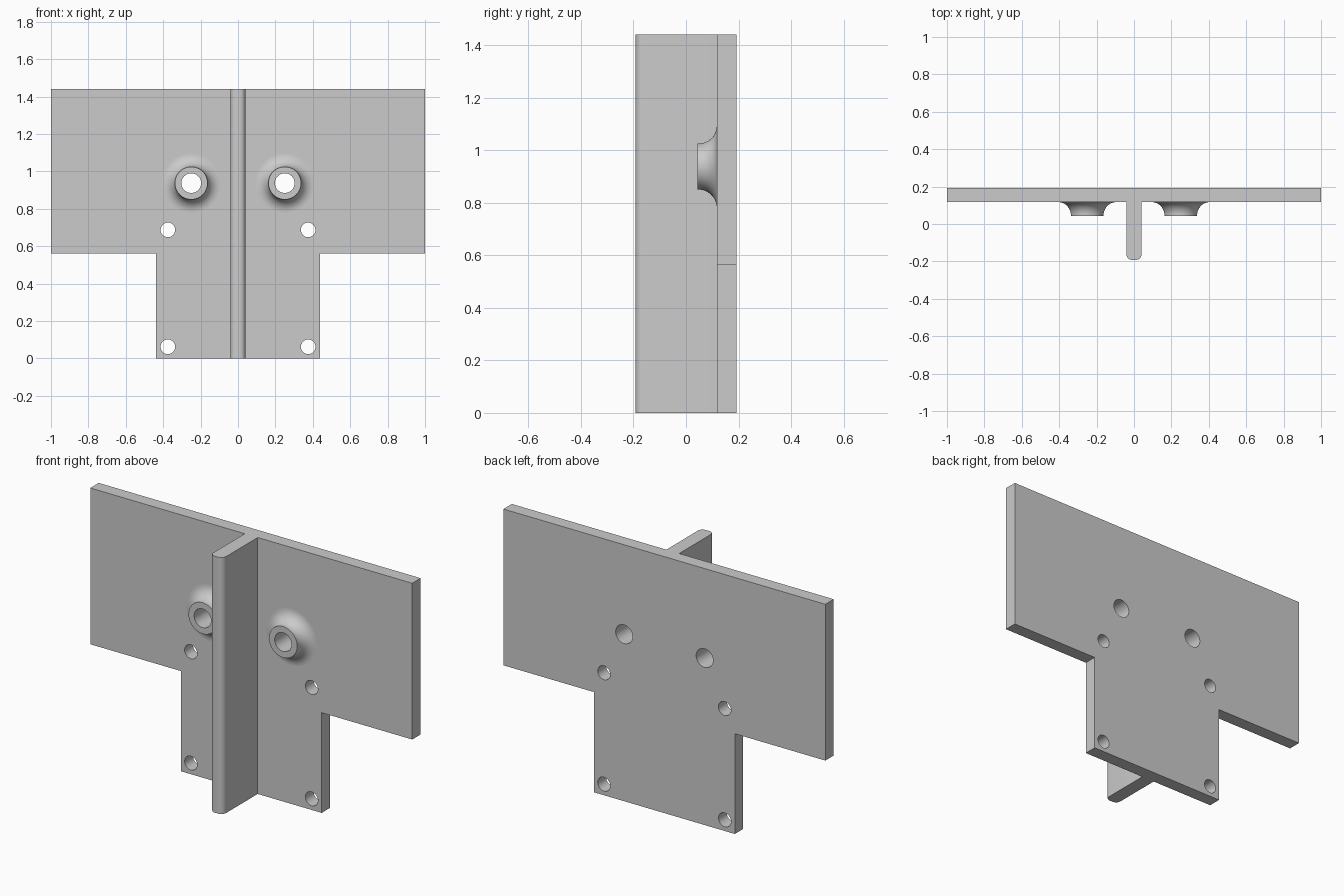
import bpy, bmesh
from math import sin, cos, pi, radians
from mathutils import Matrix

cube = bpy.data.objects.get("Cube")
if cube:
    bpy.data.objects.remove(cube, do_unlink=True)

BACK, FACE, RIB_FRONT = 0.192, 0.1175, -0.192
TOP, SHOULDER = 1.44, 0.5625
LEG = 0.4375

grey = bpy.data.materials.new("plain grey")
grey.use_nodes = True
GREY = (0.6, 0.6, 0.6, 1)
grey.diffuse_color = GREY
grey.node_tree.nodes["Principled BSDF"].inputs["Base Color"].default_value = GREY


def finish(name, bm):
    bmesh.ops.recalc_face_normals(bm, faces=bm.faces)
    mesh = bpy.data.meshes.new(name)
    bm.to_mesh(mesh)
    bm.free()
    mesh.materials.append(grey)
    obj = bpy.data.objects.new(name, mesh)
    bpy.context.collection.objects.link(obj)
    return obj


def smooth(obj):
    bpy.ops.object.select_all(action='DESELECT')
    obj.select_set(True)
    bpy.context.view_layer.objects.active = obj
    bpy.ops.object.shade_smooth_by_angle(angle=radians(30))


def prism(name, points, offset):
    """Extrude a closed outline of 3D points along an offset."""
    bm = bmesh.new()
    face = bm.faces.new([bm.verts.new(p) for p in points])
    out = bmesh.ops.extrude_face_region(bm, geom=[face])["geom"]
    bmesh.ops.translate(bm, vec=offset,
                        verts=[v for v in out if isinstance(v, bmesh.types.BMVert)])
    return finish(name, bm)


# T-shaped back plate
half = [(LEG, 0), (LEG, SHOULDER), (1, SHOULDER), (1, TOP)]
outline = half + [(-x, z) for x, z in reversed(half)]
plate = prism("back_plate", [(x, FACE, z) for x, z in outline], (0, BACK - FACE, 0))

# Through holes: two large ones in the bosses, four small ones at the leg corners
BOSS_X, BOSS_Z, BORE = 0.25, 0.9375, 0.0525
holes = [(BOSS_X, BOSS_Z, BORE), (0.375, 0.6875, 0.039), (0.375, 0.0625, 0.039)]
bm = bmesh.new()
for x, z, r in holes:
    for side in (-1, 1):
        place = Matrix.Translation((side * x, FACE, z)) @ Matrix.Rotation(pi / 2, 4, 'X')
        bmesh.ops.create_cone(bm, cap_ends=True, segments=48, radius1=r, radius2=r,
                              depth=0.4, matrix=place)
cutter = finish("hole_cutter", bm)
cutter.hide_render = True
cut = plate.modifiers.new("holes", 'BOOLEAN')
cut.operation = 'DIFFERENCE'
cut.solver = 'EXACT'
cut.object = cutter
graph = bpy.context.evaluated_depsgraph_get()
drilled = bpy.data.meshes.new_from_object(plate.evaluated_get(graph))
plate.modifiers.clear()
plate.data = drilled
bpy.data.objects.remove(cutter, do_unlink=True)
smooth(plate)

# Central rib with rounded front edges
W, R, STEPS = 0.04, 0.03, 8
arc = [(W - R + R * cos(a), RIB_FRONT + R - R * sin(a))
       for a in (pi / 2 * i / STEPS for i in range(STEPS + 1))]
side = [(W, FACE)] + arc
section = side + [(-x, y) for x, y in reversed(side)]
smooth(prism("centre_rib", [(x, y, 0) for x, y in section], (0, 0, TOP)))

# Flared bosses: bore, flat rim, then a concave fillet running out onto the plate
RIM, BOSS_FRONT, FLARE = 0.0875, 0.043, 0.07
profile = [(BORE, FACE), (BORE, BOSS_FRONT), (RIM, BOSS_FRONT)]
profile += [(RIM + FLARE * (1 - cos(a)), FACE - FLARE * (1 - sin(a)))
            for a in (pi / 2 * i / 12 for i in range(13))]
for label, s in (("left", 1), ("right", -1)):
    bm = bmesh.new()
    verts = [bm.verts.new((r, y, 0)) for r, y in profile]
    edges = [bm.edges.new(pair) for pair in zip(verts, verts[1:])]
    bmesh.ops.spin(bm, geom=verts + edges, cent=(0, 0, 0), axis=(0, 1, 0),
                   angle=2 * pi, steps=48)
    bmesh.ops.remove_doubles(bm, verts=bm.verts, dist=0.0001)
    # Aim the open shell outwards from its front rim
    bmesh.ops.recalc_face_normals(bm, faces=bm.faces)
    rim = min(bm.faces, key=lambda f: f.calc_center_median().y)
    flip = rim.normal.y > 0
    boss = finish(label + "_boss", bm)
    if flip:
        boss.data.flip_normals()
    boss.location = (s * BOSS_X, 0, BOSS_Z)
    smooth(boss)
